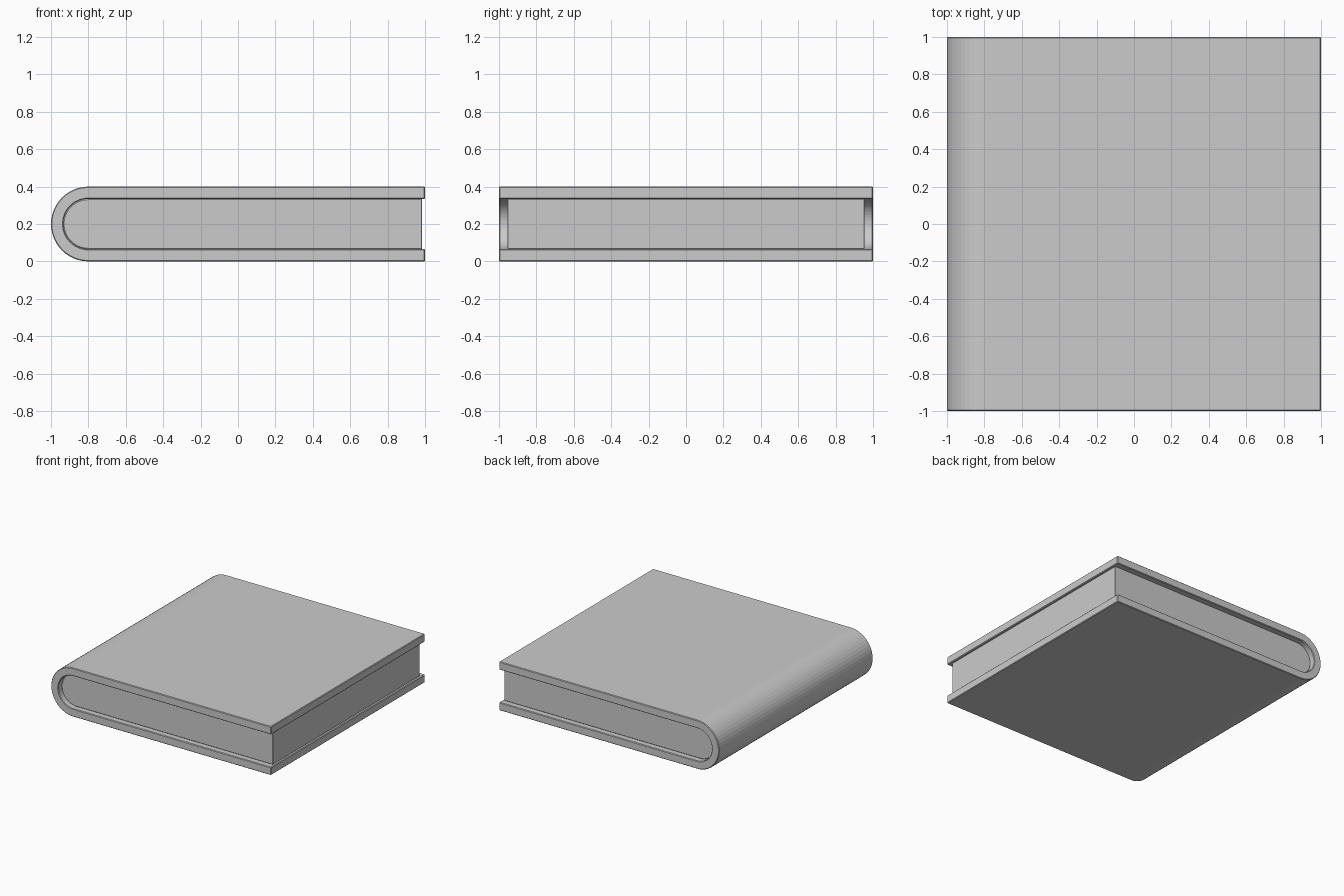
import bpy, bmesh
from math import sin, cos, pi

cube = bpy.data.objects.get("Cube")
if cube:
    bpy.data.objects.remove(cube, do_unlink=True)

GREY = (0.6, 0.6, 0.6, 1)
SEGMENTS = 24
CENTRE_X, CENTRE_Z = -0.8, 0.2   # axis of the rounded spine

grey = bpy.data.materials.new("plain grey")
grey.use_nodes = True
grey.diffuse_color = GREY
grey.node_tree.nodes["Principled BSDF"].inputs["Base Color"].default_value = GREY


def u_profile(radius, end_x):
    """Open U outline: top edge, round spine, bottom edge."""
    arc = [(CENTRE_X - radius * sin(pi * i / SEGMENTS),
            CENTRE_Z + radius * cos(pi * i / SEGMENTS))
           for i in range(SEGMENTS + 1)]
    return [(end_x, CENTRE_Z + radius)] + arc + [(end_x, CENTRE_Z - radius)]


def finish(name, bm, bevel):
    bmesh.ops.recalc_face_normals(bm, faces=bm.faces)
    mesh = bpy.data.meshes.new(name)
    bm.to_mesh(mesh)
    bm.free()
    mesh.materials.append(grey)
    obj = bpy.data.objects.new(name, mesh)
    bpy.context.collection.objects.link(obj)
    mod = obj.modifiers.new("soft edges", "BEVEL")
    mod.width = bevel
    mod.segments = 1
    mod.limit_method = "ANGLE"
    return obj


def extrude_along_y(bm, faces, depth):
    new = bmesh.ops.extrude_face_region(bm, geom=faces)["geom"]
    verts = [g for g in new if isinstance(g, bmesh.types.BMVert)]
    bmesh.ops.translate(bm, verts=verts, vec=(0, 2 * depth, 0))


# Wraparound cover: a strip of quads between two U outlines
bm = bmesh.new()
outer, inner = [[bm.verts.new((x, -1, z)) for x, z in u_profile(r, 1)]
                for r in (0.2, 0.134)]
strip = [bm.faces.new((outer[i], outer[i + 1], inner[i + 1], inner[i]))
         for i in range(len(outer) - 1)]
extrude_along_y(bm, strip, 1)
finish("cover", bm, 0.005)

# Page block filling the cover, set back from its edges
bm = bmesh.new()
side = bm.faces.new([bm.verts.new((x, -0.955, z))
                     for x, z in u_profile(0.134, 0.985)])
extrude_along_y(bm, [side], 0.955)
finish("pages", bm, 0.004)
